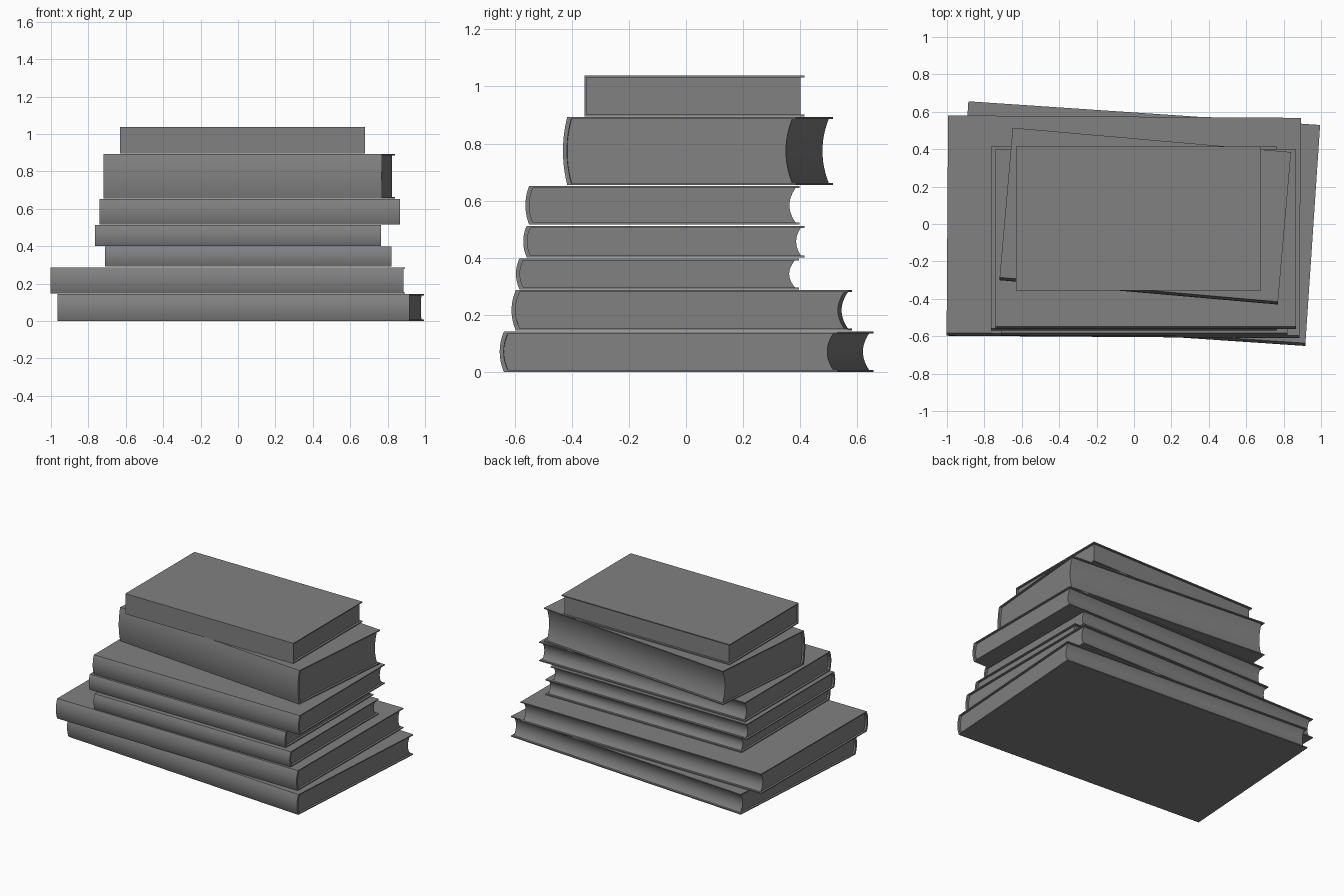
import bpy, bmesh, math
from mathutils import Matrix

if "Cube" in bpy.data.objects:
    bpy.data.objects.remove(bpy.data.objects["Cube"])

grey = bpy.data.materials.new("plain_grey")
grey.use_nodes = True
grey.diffuse_color = (0.22, 0.22, 0.22, 1)
bsdf = grey.node_tree.nodes["Principled BSDF"]
bsdf.inputs["Base Color"].default_value = grey.diffuse_color
bsdf.inputs["Roughness"].default_value = 0.8

BOARD = 0.007    # cover thickness
INSET = 0.014    # pages set back from the cover edges
STEPS = 12


def arc(y, depth, z0, z1):
    """Shallow curve from z0 up to z1 whose middle moves by depth in y."""
    pts = []
    for i in range(STEPS + 1):
        t = i / STEPS
        pts.append((y + depth * 4 * t * (1 - t), z0 + (z1 - z0) * t))
    return pts


def extrude_profile(name, profile, length, place):
    """Extrude a (y, z) outline along x, centred, then place it."""
    bm = bmesh.new()
    face = bm.faces.new([bm.verts.new((-length / 2, y, z)) for y, z in profile])
    ext = bmesh.ops.extrude_face_region(bm, geom=[face])
    moved = [v for v in ext["geom"] if isinstance(v, bmesh.types.BMVert)]
    bmesh.ops.translate(bm, verts=moved, vec=(length, 0, 0))
    bmesh.ops.recalc_face_normals(bm, faces=bm.faces)
    mesh = bpy.data.meshes.new(name)
    bm.to_mesh(mesh)
    bm.free()
    mesh.materials.append(grey)
    obj = bpy.data.objects.new(name, mesh)
    obj.matrix_world = place
    bpy.context.collection.objects.link(obj)
    bpy.ops.object.select_all(action="DESELECT")
    obj.select_set(True)
    bpy.context.view_layer.objects.active = obj
    bpy.ops.object.shade_smooth_by_angle(angle=math.radians(30))


def book(name, x, y, width, depth, z0, z1, turn, bulge, hollow):
    place = Matrix.Translation((x, y, 0)) @ Matrix.Rotation(math.radians(turn), 4, "Z")
    back, fore = -depth / 2 + bulge, depth / 2
    low, high = z0 + BOARD, z1 - BOARD
    inner = back + (0.014 if bulge else BOARD)
    # cover: two boards joined by the spine
    cover = [(fore, z0)] + arc(back, -bulge, z0, z1) + [(fore, z1), (fore, high)]
    cover += arc(inner, -bulge, low, high)[::-1] + [(fore, low)]
    extrude_profile(name + "_cover", cover, width, place)
    # page block: rounded back, hollow fore edge
    pages = arc(inner, -bulge, low, high) + arc(fore - INSET, -hollow, low, high)[::-1]
    extrude_profile(name + "_pages", pages, width - 2 * INSET, place)


# name, centre x, centre y, width, depth, bottom, top, turn, spine bulge, hollow
BOOKS = [
    ("bottom_book", 0.015, 0.002, 1.885, 1.184, 0.0, 0.143, -3.85, 0.015, 0.022),
    ("second_book", -0.055, -0.015, 1.886, 1.178, 0.146, 0.287, -0.4, 0.015, 0.022),
    ("third_book", 0.055, -0.1, 1.53, 0.99, 0.29, 0.398, 0, 0.012, 0.02),
    ("fourth_book", 0.0, -0.077, 1.53, 0.985, 0.402, 0.512, 0, 0.012, 0.016),
    ("fifth_book", 0.063, -0.082, 1.605, 0.96, 0.516, 0.652, 0, 0.013, 0.022),
    ("sixth_book", 0.06, 0.042, 1.494, 0.818, 0.655, 0.893, -5, 0.015, 0.022),
    ("top_book", 0.025, 0.03, 1.31, 0.77, 0.895, 1.038, 0, 0, 0),
]
for spec in BOOKS:
    book(*spec)
